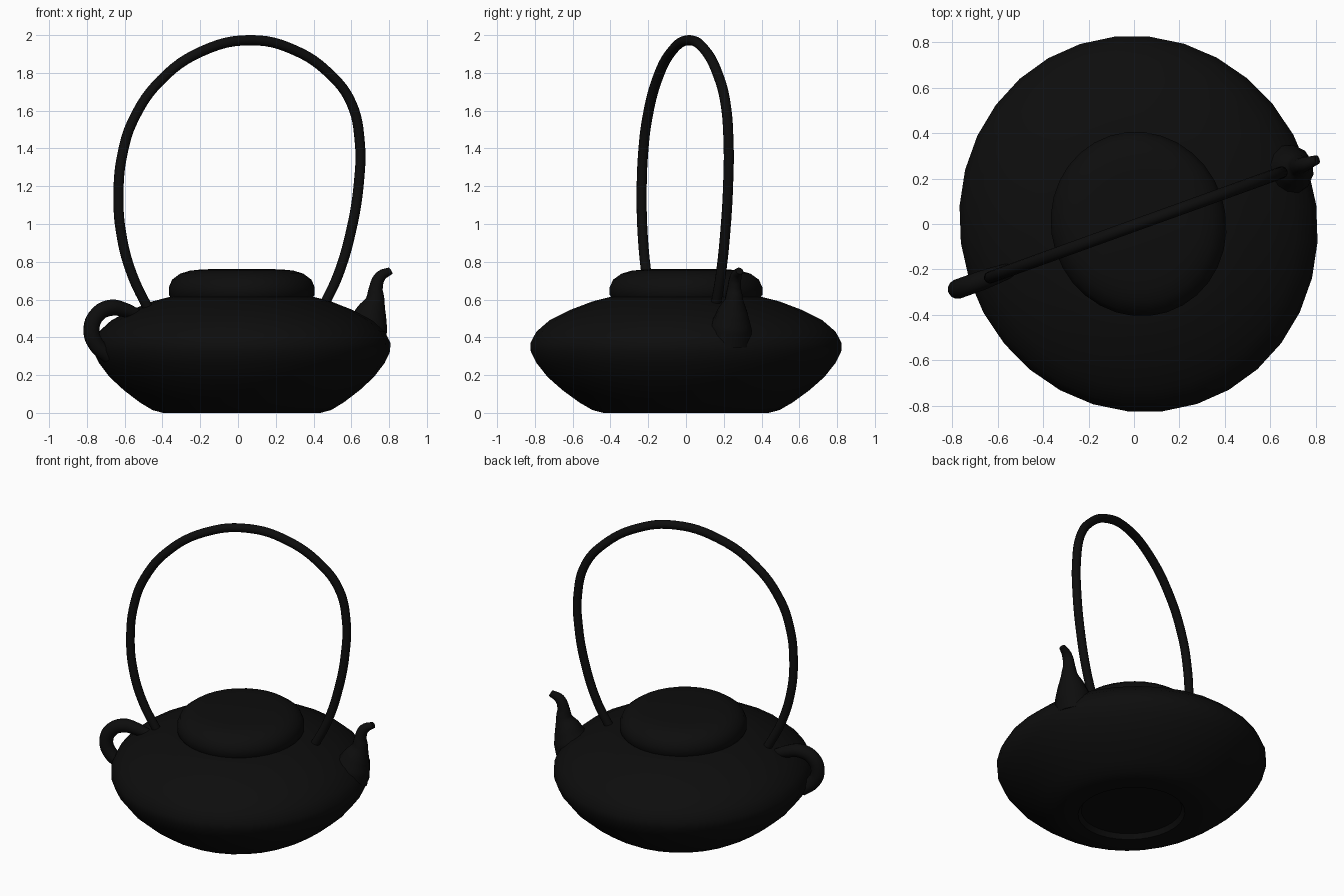
import bpy
import bmesh
import math
from mathutils import Vector

if "Cube" in bpy.data.objects:
    bpy.data.objects.remove(bpy.data.objects["Cube"])

iron = bpy.data.materials.new("black_iron")
iron.use_nodes = True
COLOUR = (0.004, 0.004, 0.004, 1)
iron.diffuse_color = COLOUR
iron.node_tree.nodes["Principled BSDF"].inputs["Base Color"].default_value = COLOUR

TILT = math.radians(18)   # the kettle's long axis is turned about z
CENTRE_X = 0.02


def finish(obj, angle):
    bpy.ops.object.select_all(action="DESELECT")
    obj.select_set(True)
    bpy.context.view_layer.objects.active = obj
    if obj.type == "CURVE":
        bpy.ops.object.convert(target="MESH")
        obj = bpy.context.object
    bpy.ops.object.shade_smooth_by_angle(angle=math.radians(angle))
    return obj


def lathe(name, profile, sides=32):
    """Turn a (radius, height) profile into a slightly oval solid."""
    bm = bmesh.new()
    verts = [bm.verts.new((r, 0, z)) for r, z in profile]
    edges = [bm.edges.new(pair) for pair in zip(verts, verts[1:])]
    bmesh.ops.spin(bm, geom=verts + edges, cent=(0, 0, 0), axis=(0, 0, 1),
                   angle=math.tau, steps=sides)
    bmesh.ops.remove_doubles(bm, verts=bm.verts, dist=0.0005)
    bmesh.ops.recalc_face_normals(bm, faces=bm.faces)
    mesh = bpy.data.meshes.new(name)
    bm.to_mesh(mesh)
    bm.free()
    mesh.materials.append(iron)
    obj = bpy.data.objects.new(name, mesh)
    bpy.context.collection.objects.link(obj)
    obj.location.x = CENTRE_X
    obj.rotation_euler.z = TILT
    obj.scale.x = 0.942
    return finish(obj, 40)


def tube(name, path, radius):
    """Sweep a round section along (x, z, scale) points in the tilted plane."""
    curve = bpy.data.curves.new(name, "CURVE")
    curve.dimensions = "3D"
    curve.bevel_depth = radius
    curve.bevel_resolution = 4
    curve.resolution_u = 6
    curve.use_fill_caps = True
    spline = curve.splines.new("BEZIER")
    spline.bezier_points.add(len(path) - 1)
    for point, (x, z, scale) in zip(spline.bezier_points, path):
        point.co = Vector((x, 0.36 * x - 0.007, z))
        point.radius = scale
        point.handle_left_type = point.handle_right_type = "AUTO"
    curve.materials.append(iron)
    obj = bpy.data.objects.new(name, curve)
    bpy.context.collection.objects.link(obj)
    return finish(obj, 50)


# Squat body with a shallow recess under the base
lathe("body", [(0, 0.03), (0.31, 0.03), (0.33, 0.0), (0.44, 0.0), (0.50, 0.015),
               (0.57, 0.055), (0.66, 0.12), (0.74, 0.19), (0.80, 0.265),
               (0.83, 0.325), (0.832, 0.37), (0.80, 0.43), (0.73, 0.49),
               (0.62, 0.545), (0.50, 0.59), (0.40, 0.615), (0, 0.63)])

# Low rounded lid
lathe("lid", [(0, 0.60), (0.39, 0.60), (0.408, 0.625), (0.408, 0.665),
              (0.39, 0.705), (0.345, 0.737), (0.29, 0.753), (0.22, 0.76),
              (0, 0.763)])

# Tall hoop handle
hoop = [(-0.47, 0.54), (-0.56, 0.73), (-0.615, 0.93), (-0.633, 1.15),
        (-0.61, 1.38), (-0.55, 1.56), (-0.41, 1.76), (-0.19, 1.915),
        (0.07, 1.973), (0.30, 1.92), (0.49, 1.79), (0.60, 1.64),
        (0.645, 1.43), (0.64, 1.22), (0.60, 0.97), (0.53, 0.73), (0.45, 0.56)]
tube("hoop_handle", [(x, z, 1) for x, z in hoop], 0.027)

# Small loop on the side opposite the spout
loop = [(-0.53, 0.52, 0.7), (-0.60, 0.545, 0.9), (-0.67, 0.557, 1),
        (-0.745, 0.52, 1), (-0.776, 0.44, 1), (-0.75, 0.36, 1), (-0.68, 0.30, 1)]
tube("side_loop", loop, 0.043)

# Curved spout, wide at the root and narrow at the lip
spout = [(0.66, 0.38, 1.2), (0.685, 0.46, 1.1), (0.705, 0.53, 0.84),
         (0.726, 0.60, 0.5), (0.73, 0.66, 0.37), (0.752, 0.72, 0.31),
         (0.806, 0.752, 0.2)]
tube("spout", spout, 0.1)
